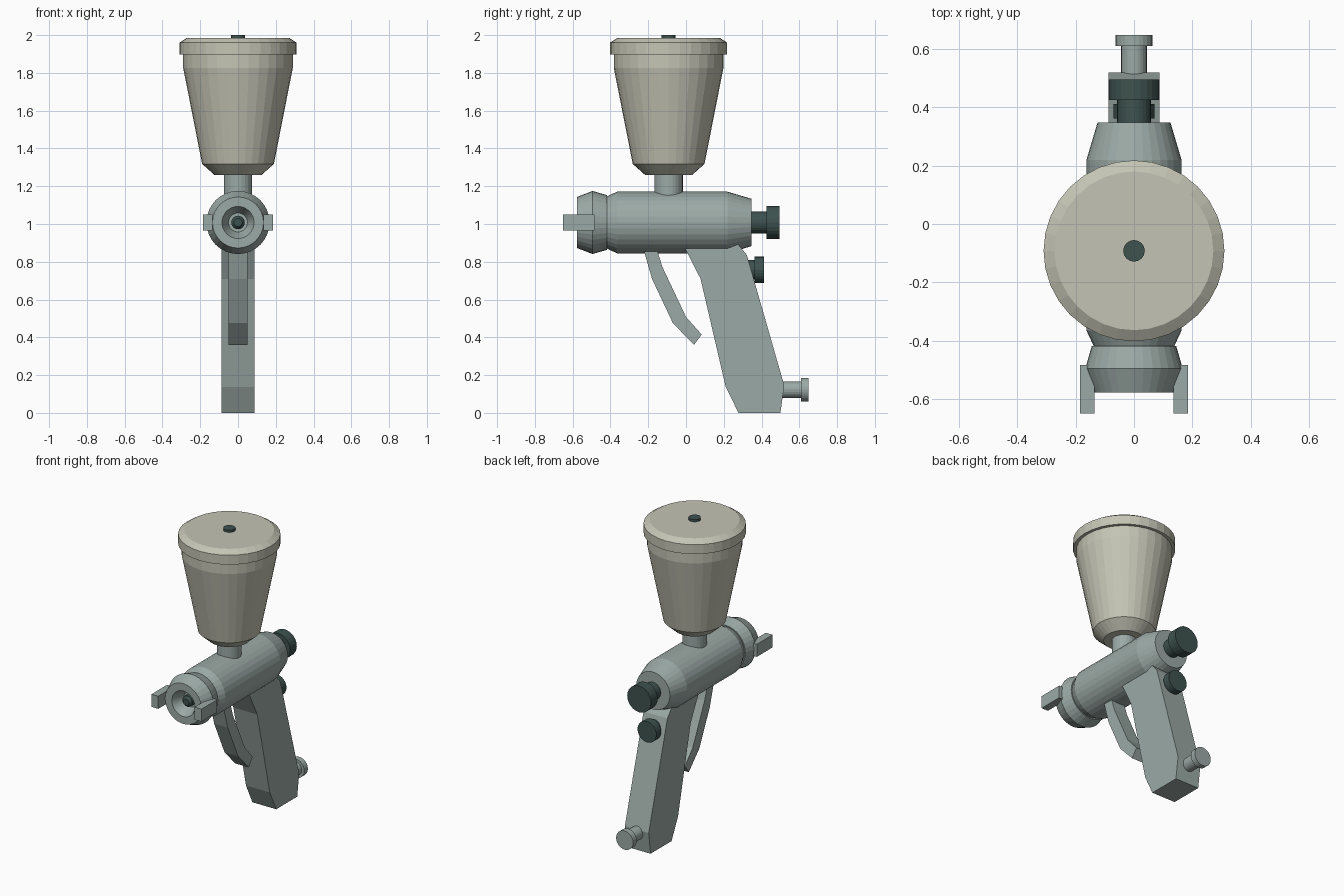
import bpy, bmesh, math
from mathutils import Matrix, Vector

cube = bpy.data.objects.get("Cube")
if cube:
    bpy.data.objects.remove(cube)


def material(name, rgb):
    m = bpy.data.materials.new(name)
    m.use_nodes = True
    m.diffuse_color = (*rgb, 1)
    m.node_tree.nodes["Principled BSDF"].inputs["Base Color"].default_value = (*rgb, 1)
    return m


METAL = material("grey metal", (0.33, 0.40, 0.38))
CUP = material("pale cup", (0.55, 0.55, 0.46))
DARK = material("dark knob", (0.047, 0.084, 0.078))


def finish(name, bm, mat):
    bmesh.ops.recalc_face_normals(bm, faces=bm.faces[:])
    mesh = bpy.data.meshes.new(name)
    bm.to_mesh(mesh)
    bm.free()
    mesh.materials.append(mat)
    obj = bpy.data.objects.new(name, mesh)
    bpy.context.collection.objects.link(obj)
    return obj


def lathe(name, profile, mat, axis="Y", y=0.0, z=0.0, sides=32):
    """Revolve (radius, position) pairs around a Y or Z axis, capping both ends."""
    bm = bmesh.new()
    rings = []
    for r, p in profile:
        ring = []
        for i in range(sides):
            a = math.tau * i / sides
            u, v = r * math.cos(a), r * math.sin(a)
            ring.append(bm.verts.new((u, p, z + v) if axis == "Y" else (u, y + v, p)))
        rings.append(ring)
    for lo, hi in zip(rings, rings[1:]):
        for i in range(sides):
            j = (i + 1) % sides
            bm.faces.new((lo[i], lo[j], hi[j], hi[i]))
    bm.faces.new(rings[0])
    bm.faces.new(rings[-1])
    return finish(name, bm, mat)


def side_plate(name, outline, half_width, mat):
    """Extrude a (y, z) outline across the width."""
    bm = bmesh.new()
    face = bm.faces.new([bm.verts.new((-half_width, y, z)) for y, z in outline])
    geom = bmesh.ops.extrude_face_region(bm, geom=[face])["geom"]
    moved = [g for g in geom if isinstance(g, bmesh.types.BMVert)]
    bmesh.ops.translate(bm, verts=moved, vec=(2 * half_width, 0, 0))
    return finish(name, bm, mat)


def box(name, center, size, mat):
    bm = bmesh.new()
    bmesh.ops.create_cube(bm, size=1, matrix=Matrix.Translation(Vector(center)) @ Matrix.Diagonal((*size, 1)))
    return finish(name, bm, mat)


BARREL_Z = 1.008
CUP_Y = -0.092

# Barrel and front air cap with a recessed mouth
lathe("barrel", [(0.135, -0.425), (0.163, -0.365), (0.163, 0.22), (0.125, 0.348)], METAL, z=BARREL_Z)
lathe("air_cap", [(0.145, -0.419), (0.167, -0.495), (0.135, -0.577), (0.085, -0.577), (0.05, -0.5)],
      METAL, z=BARREL_Z)
lathe("nozzle_tip", [(0.036, -0.49), (0.036, -0.535), (0.022, -0.55)], DARK, z=BARREL_Z, sides=16)
for side, label in ((1, "left"), (-1, "right")):
    box("air_horn_" + label, (side * 0.16, -0.567, BARREL_Z), (0.05, 0.166, 0.084), METAL)

# Cup, lid and neck
lathe("cup_neck", [(0.075, 1.1), (0.075, 1.27)], METAL, "Z", CUP_Y, sides=24)
lathe("cup", [(0.125, 1.26), (0.19, 1.318), (0.29, 1.825), (0.29, 1.91)], CUP, "Z", CUP_Y)
lathe("lid", [(0.31, 1.897), (0.31, 1.96), (0.272, 1.985)], CUP, "Z", CUP_Y)
lathe("lid_vent", [(0.037, 1.97), (0.037, 2.0)], DARK, "Z", CUP_Y, sides=16)

# Handle and trigger
side_plate("handle", [(-0.02, 0.9), (0.077, 0.71), (0.21, 0.138), (0.278, 0), (0.5, 0),
                      (0.52, 0.146), (0.322, 0.836), (0.27, 0.9)], 0.088, METAL)
side_plate("trigger", [(-0.235, 0.9), (-0.18, 0.71), (-0.07, 0.476), (0.042, 0.36), (0.083, 0.415),
                       (0, 0.508), (-0.125, 0.773), (-0.165, 0.9)], 0.05, METAL)

# Rear adjusters and hose connector
lathe("fluid_knob", [(0.058, 0.34), (0.058, 0.425), (0.088, 0.425), (0.088, 0.495)], DARK,
      z=BARREL_Z, sides=24)
lathe("fan_knob", [(0.052, 0.3), (0.052, 0.362), (0.07, 0.362), (0.07, 0.412)], DARK, z=0.757, sides=24)
lathe("hose_connector", [(0.044, 0.48), (0.044, 0.61), (0.063, 0.61), (0.063, 0.648)], METAL,
      z=0.123, sides=24)
